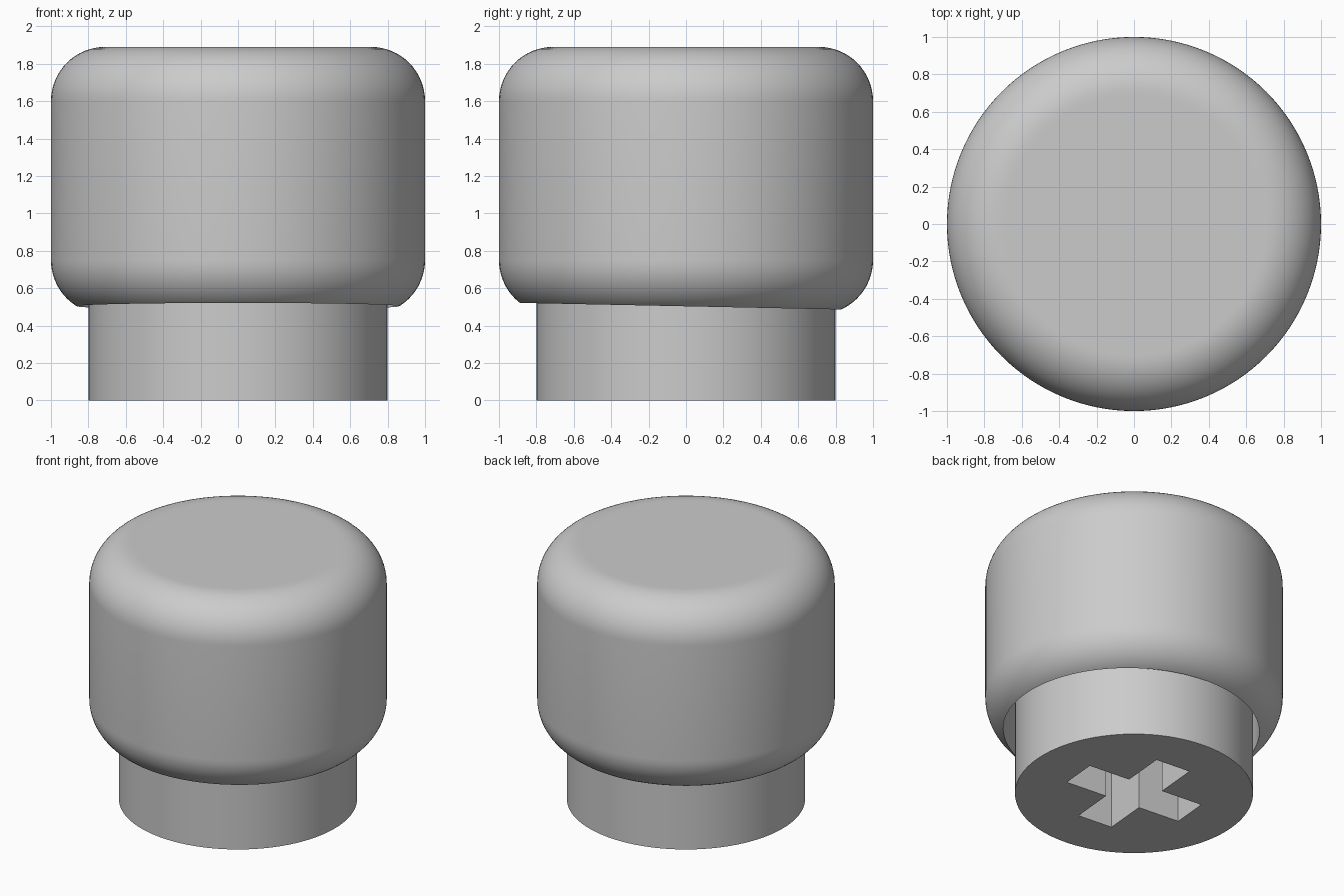
import bpy
import bmesh
from math import cos, sin, pi, radians
from mathutils import Matrix, Vector

SEGMENTS = 128

cube = bpy.data.objects.get("Cube")
if cube:
    bpy.data.objects.remove(cube, do_unlink=True)

grey = bpy.data.materials.new("plain grey")
grey.use_nodes = True
grey.diffuse_color = (0.6, 0.6, 0.6, 1)
grey.node_tree.nodes["Principled BSDF"].inputs["Base Color"].default_value = (0.6, 0.6, 0.6, 1)


def make_object(name, bm):
    """Turn a bmesh into a grey object."""
    bmesh.ops.recalc_face_normals(bm, faces=bm.faces)
    mesh = bpy.data.meshes.new(name)
    bm.to_mesh(mesh)
    bm.free()
    mesh.materials.append(grey)
    obj = bpy.data.objects.new(name, mesh)
    bpy.context.collection.objects.link(obj)
    return obj


def smooth(obj):
    bpy.ops.object.select_all(action="DESELECT")
    obj.select_set(True)
    bpy.context.view_layer.objects.active = obj
    bpy.ops.object.shade_smooth_by_angle(angle=radians(30))


def arc(radius, z, start, steps=16):
    """Quarter circle rounding in the (r, z) plane, turning downwards."""
    angles = [start - pi / 2 * i / steps for i in range(steps + 1)]
    return [(1 - radius + radius * cos(a), z + radius * sin(a)) for a in angles]


def lathe(profile):
    bm = bmesh.new()
    verts = [bm.verts.new((r, 0, z)) for r, z in profile]
    edges = [bm.edges.new(pair) for pair in zip(verts, verts[1:])]
    bmesh.ops.spin(bm, geom=verts + edges, cent=(0, 0, 0), axis=(0, 0, 1),
                   angle=2 * pi, steps=SEGMENTS)
    bmesh.ops.remove_doubles(bm, verts=bm.verts, dist=0.0001)
    return bm


# Rounded cap, trimmed underneath by a slightly tilted plane
fillet = 0.29
bm = lathe([(0, 1.89), (0.69, 1.89)] + arc(fillet, 1.6, pi / 2) + arc(fillet, 0.75, 0))
bmesh.ops.bisect_plane(bm, geom=bm.verts[:] + bm.edges[:] + bm.faces[:], dist=0.00001,
                       plane_co=(0, 0, 0.503), plane_no=Vector((0, 0.0205, 1)),
                       clear_inner=True)

# Recess inside the cap, leaving a thin lip around the stem
rim = [e for e in bm.edges if e.is_boundary]
walls = bmesh.ops.extrude_edge_only(bm, edges=rim)["geom"]
for v in walls:
    if isinstance(v, bmesh.types.BMVert):
        v.co.z = 0.95
bmesh.ops.holes_fill(bm, edges=[e for e in bm.edges if e.is_boundary], sides=0)
cap = make_object("cap", bm)
smooth(cap)

# Stem rising into the cap
bm = bmesh.new()
bmesh.ops.create_cone(bm, cap_ends=True, segments=SEGMENTS, radius1=0.8, radius2=0.8,
                      depth=1, matrix=Matrix.Translation((0, 0, 0.5)))
stem = make_object("stem", bm)

# Cross-shaped socket in the underside of the stem
half_width, half_length, depth = 0.135, 0.457, 0.6
bm = bmesh.new()
outline = []
for quarter in range(4):
    turn = Matrix.Rotation(quarter * pi / 2 - radians(5), 3, "Z")
    for corner in ((half_length, -half_width), (half_length, half_width),
                   (half_width, half_width)):
        outline.append(bm.verts.new(turn @ Vector((*corner, -0.1))))
face = bm.faces.new(outline)
top = bmesh.ops.extrude_face_region(bm, geom=[face])["geom"]
bmesh.ops.translate(bm, vec=(0, 0, depth + 0.1),
                    verts=[v for v in top if isinstance(v, bmesh.types.BMVert)])
cutter = make_object("socket_cutter", bm)
cutter.hide_render = True
cutter.hide_viewport = True

cut = stem.modifiers.new("socket", "BOOLEAN")
cut.operation = "DIFFERENCE"
cut.solver = "EXACT"
cut.object = cutter
bpy.context.view_layer.update()
graph = bpy.context.evaluated_depsgraph_get()
socketed = bpy.data.meshes.new_from_object(stem.evaluated_get(graph))
stem.modifiers.clear()
stem.data = socketed
bpy.data.objects.remove(cutter, do_unlink=True)
smooth(stem)
